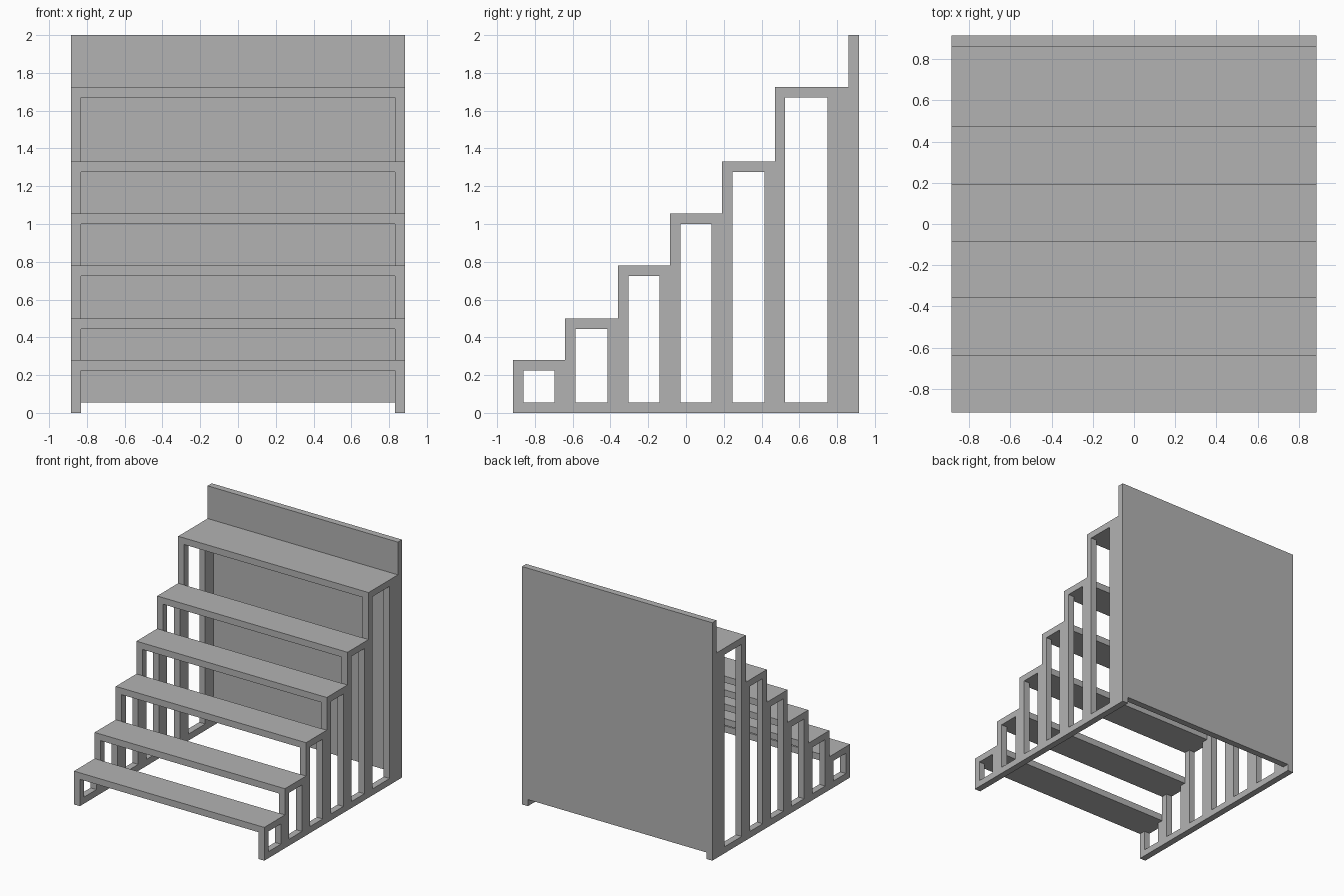
import bpy
import bmesh
from mathutils import Matrix, Vector

if "Cube" in bpy.data.objects:
    bpy.data.objects.remove(bpy.data.objects["Cube"], do_unlink=True)

T = 0.055                 # board thickness
HALF_W = 0.885            # half of the overall width
FRONT, BACK = -0.915, 0.915
PANEL = BACK - T          # front face of the back panel
step_front = [FRONT, -0.64, -0.36, -0.085, 0.19, 0.47]
step_top = [0.28, 0.5, 0.78, 1.055, 1.33, 1.725]
step_back = step_front[1:] + [PANEL]

grey = bpy.data.materials.new("light grey")
grey.use_nodes = True
colour = (0.45, 0.45, 0.45, 1)
grey.diffuse_color = colour
grey.node_tree.nodes["Principled BSDF"].inputs["Base Color"].default_value = colour


def finish(name, bm):
    bmesh.ops.recalc_face_normals(bm, faces=bm.faces)
    mesh = bpy.data.meshes.new(name)
    bm.to_mesh(mesh)
    bm.free()
    mesh.materials.append(grey)
    obj = bpy.data.objects.new(name, mesh)
    bpy.context.collection.objects.link(obj)


def board(name, y0, y1, z0, z1):
    """Board running between the two side frames."""
    bm = bmesh.new()
    size = Vector((2 * (HALF_W - T), y1 - y0, z1 - z0))
    centre = Vector((0, (y0 + y1) / 2, (z0 + z1) / 2))
    bmesh.ops.create_cube(bm, size=1, matrix=Matrix.LocRotScale(centre, None, size))
    finish(name, bm)


def side_frame(name, x):
    """Stepped outline with one window under each step, extruded across x."""
    outline = [(BACK, 0), (BACK, 2), (PANEL, 2)]
    for y0, y1, z in reversed(list(zip(step_front, step_back, step_top))):
        outline += [(y1, z), (y0, z)]
    outline.append((FRONT, 0))
    loops = [outline]
    for y0, y1, z in zip(step_front, step_back, step_top):
        rear = y1 - (2 * T if y1 == PANEL else T)
        loops.append([(y0 + T, T), (rear, T), (rear, z - T), (y0 + T, z - T)])

    bm = bmesh.new()
    edges = []
    for loop in loops:
        verts = [bm.verts.new((x, y, z)) for y, z in loop]
        edges += [bm.edges.new((a, b)) for a, b in zip(verts, verts[1:] + verts[:1])]
    bmesh.ops.triangle_fill(bm, edges=edges, use_beauty=True, normal=(1, 0, 0))
    region = bmesh.ops.extrude_face_region(bm, geom=bm.faces[:], use_keep_orig=True)
    moved = [g for g in region["geom"] if isinstance(g, bmesh.types.BMVert)]
    bmesh.ops.translate(bm, verts=moved, vec=(T, 0, 0))
    bmesh.ops.dissolve_limit(bm, angle_limit=0.01, verts=bm.verts[:], edges=bm.edges[:])
    finish(name, bm)


# Side frames
side_frame("right_side_frame", -HALF_W)
side_frame("left_side_frame", HALF_W - T)

# Treads, open between one another
for i, (y0, y1, z) in enumerate(zip(step_front, step_back, step_top)):
    board(f"tread_{i + 1}", y0, y1, z - T, z)

# Back panel, raised clear of the floor
board("back_panel", PANEL, BACK, T, 2)
